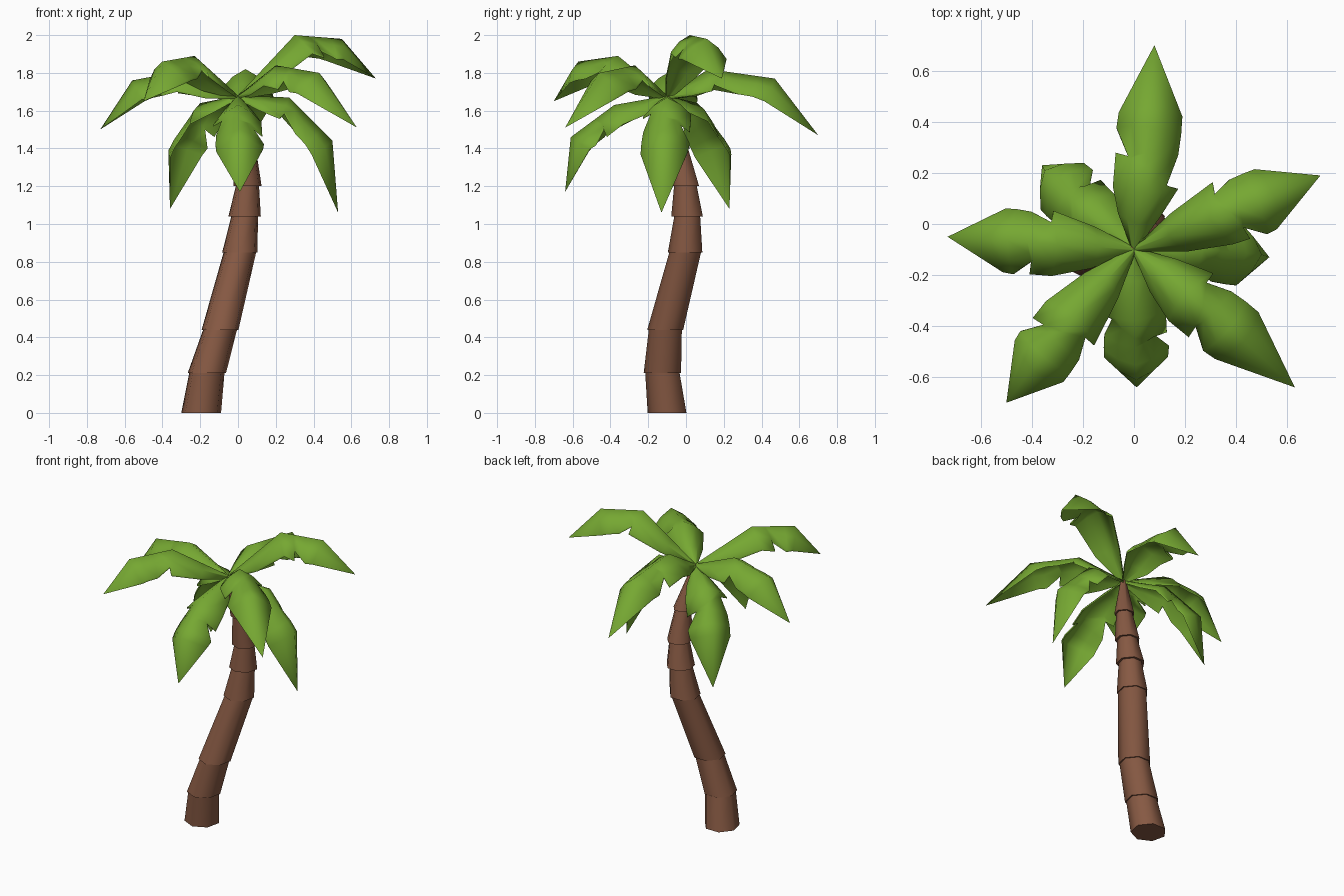
import bpy, bmesh, math
from mathutils import Vector

if "Cube" in bpy.data.objects:
    bpy.data.objects.remove(bpy.data.objects["Cube"], do_unlink=True)


def material(name, rgb):
    mat = bpy.data.materials.new(name)
    mat.use_nodes = True
    mat.diffuse_color = (*rgb, 1)
    mat.node_tree.nodes["Principled BSDF"].inputs["Base Color"].default_value = (*rgb, 1)
    return mat


BARK = material("bark brown", (0.24, 0.10, 0.056))
LEAF = material("leaf green", (0.18, 0.39, 0.032))


def finish(bm, name, mat, angle):
    bmesh.ops.recalc_face_normals(bm, faces=bm.faces)
    mesh = bpy.data.meshes.new(name)
    bm.to_mesh(mesh)
    bm.free()
    mesh.materials.append(mat)
    obj = bpy.data.objects.new(name, mesh)
    bpy.context.collection.objects.link(obj)
    bpy.ops.object.select_all(action="DESELECT")
    obj.select_set(True)
    bpy.context.view_layer.objects.active = obj
    bpy.ops.object.shade_smooth_by_angle(angle=math.radians(angle))


def bridge(bm, low, high):
    n = len(low)
    for j in range(n):
        k = (j + 1) % n
        bm.faces.new((low[j], low[k], high[k], high[j]))


# Trunk: overlapping tapered segments, each wide at its foot (x, y, z, radius)
TRUNK = [(-.195, -.095, 0, .108), (-.165, -.12, .21, .104), (-.095, -.105, .44, .1),
         (.01, 0, .85, .096), (.035, .01, 1.04, .088), (.05, 0, 1.2, .077),
         (.045, -.035, 1.4, .062), (0, -.1, 1.68, .02)]
SIDES = 7


def ring(bm, x, y, z, r):
    turns = [2 * math.pi * (i + .25) / SIDES for i in range(SIDES)]
    return [bm.verts.new((x + r * math.cos(a), y + r * math.sin(a), z)) for a in turns]


bm = bmesh.new()
for i, (foot, head) in enumerate(zip(TRUNK, TRUNK[1:])):
    low = ring(bm, *foot)
    high = ring(bm, *head[:3], head[3] * (.92 if i < 3 else .82))
    bridge(bm, low, high)
    bm.faces.new(low[::-1])
    bm.faces.new(high)
finish(bm, "trunk", BARK, 60)

# Fronds: spine points after the crown (shoulder, bend, tip)
CROWN = Vector((0, -.1, 1.68))
FRONDS = {
    "back_frond": [(.04, .12, 1.82), (.07, .47, 1.77), (.08, .7, 1.47)],
    "back_left_frond": [(.3, .02, 2), (.55, .11, 1.98), (.73, .19, 1.77)],
    "left_low_frond": [(.27, -.1, 1.67), (.5, -.12, 1.44), (.53, -.13, 1.06)],
    "front_left_frond": [(.2, -.27, 1.84), (.43, -.46, 1.8), (.63, -.64, 1.51)],
    "front_low_frond": [(0, -.38, 1.63), (.01, -.61, 1.46), (.01, -.64, 1.17)],
    "front_right_frond": [(-.23, -.36, 1.89), (-.4, -.57, 1.86), (-.5, -.7, 1.65)],
    "right_frond": [(-.3, -.08, 1.81), (-.56, -.06, 1.76), (-.73, -.05, 1.5)],
    "back_right_low_frond": [(-.2, .06, 1.64), (-.35, .21, 1.42), (-.36, .23, 1.08)],
}
# Blade outline: spine station, then (edge station, half width) for each side
OUTLINE = [(0, (0, .012), (0, .012)), (.45, (.45, .085), (.45, .08)),
           (1, (1, .125), (1.05, .13)), (1.3, (1.46, .125), (1.1, .085)),
           (1.45, (1.42, .075), (1.5, .12)), (1.75, (1.8, .13), (1.8, .125)),
           (2, (2.05, .125), (2.1, .125))]
THICK = .012


def frond(name, points, flip):
    spine = [CROWN] + [Vector(p) for p in points]
    flat = spine[-1] - CROWN
    side = Vector((flat.y, -flat.x, 0)).normalized()

    def at(s):
        i = min(int(s), 2)
        return spine[i].lerp(spine[i + 1], s - i)

    def up_at(s):
        run = at(min(s + .4, 3)) - at(max(s - .4, 0))
        return side.cross(run.normalized())

    def half(s, rim, sign):
        e, w = rim
        up = up_at(e)
        edge = at(e) + side * sign * w - up * w * .8
        return [edge, at(s).lerp(edge, .55) + up * w * .12]

    # Closed cross-sections: arched upper surface and the underside below it
    bm = bmesh.new()
    rows = []
    for s, a, b in OUTLINE:
        if flip:
            a, b = b, a
        arch = half(s, a, -1) + [at(s)] + half(s, b, 1)[::-1]
        under = [p - up_at(s) * THICK for p in reversed(arch)]
        rows.append([bm.verts.new(p) for p in arch + under])
    for low, high in zip(rows, rows[1:]):
        bridge(bm, low, high)
    bm.faces.new(rows[0])
    tip = bm.verts.new(spine[-1])
    last = rows[-1]
    for j in range(len(last)):
        bm.faces.new((last[j - 1], last[j], tip))
    finish(bm, name, LEAF, 75)


for n, (name, points) in enumerate(FRONDS.items()):
    frond(name, points, n % 2)
